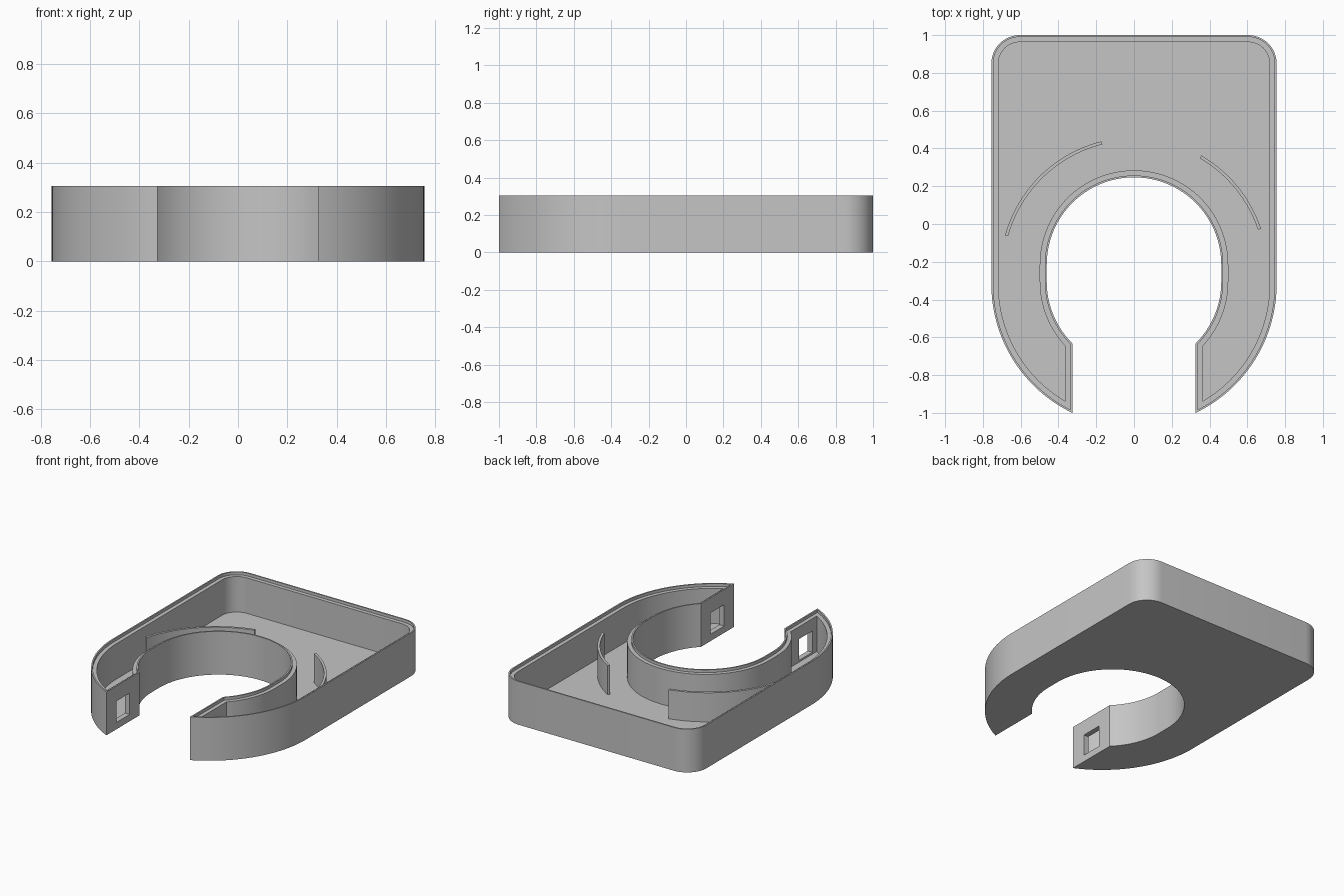
import bpy, bmesh
from math import acos, cos, sin, pi, radians

cube = bpy.data.objects.get("Cube")
if cube:
    bpy.data.objects.remove(cube)

HEIGHT, FLOOR, LEDGE = 0.305, 0.035, 0.285
WALL, LIP = 0.037, 0.01
HALF_WIDTH, HOLE, GAP, CORNER = 0.755, 0.462, 0.326, 0.15

grey = bpy.data.materials.new("grey plastic")
grey.use_nodes = True
colour = (0.56, 0.56, 0.56, 1)
grey.diffuse_color = colour
grey.node_tree.nodes["Principled BSDF"].inputs["Base Color"].default_value = colour


def arc(cx, cy, r, start, end, n=24):
    return [(cx + r * cos(start + (end - start) * i / n),
             cy + r * sin(start + (end - start) * i / n)) for i in range(n + 1)]


def outline(d):
    """C-shaped plan, moved inward by d."""
    hole, outer, gap = HOLE + d, HALF_WIDTH - d, GAP + d
    half = arc(0, 0.247 - HOLE, hole, pi / 2, 0, 32)
    half += arc(0, -0.305, hole, 0, -acos(gap / hole))
    half += arc(0, -0.319, outer, -acos(gap / outer), 0, 32)
    half += arc(HALF_WIDTH - CORNER, 1 - CORNER, CORNER - d, 0, pi / 2, 12)
    return half + [(-x, y) for x, y in reversed(half[1:])]


def loft(name, layers):
    """Join stacked closed outlines, given as (points, z), and cap both ends."""
    bm = bmesh.new()
    rings = [[bm.verts.new((x, y, z)) for x, y in pts] for pts, z in layers]
    for a, b in zip(rings, rings[1:]):
        for i in range(len(a)):
            bm.faces.new((a[i - 1], a[i], b[i], b[i - 1]))
    caps = [bm.faces.new(rings[0]), bm.faces.new(rings[-1])]
    bm.normal_update()
    bmesh.ops.triangulate(bm, faces=caps, ngon_method="EAR_CLIP")
    bmesh.ops.recalc_face_normals(bm, faces=bm.faces)
    mesh = bpy.data.meshes.new(name)
    bm.to_mesh(mesh)
    bm.free()
    mesh.materials.append(grey)
    obj = bpy.data.objects.new(name, mesh)
    bpy.context.collection.objects.link(obj)
    return obj


def activate(obj):
    bpy.ops.object.select_all(action="DESELECT")
    obj.select_set(True)
    bpy.context.view_layer.objects.active = obj


# Tray: floor, wall and stepped lip
tray = loft("tray", [
    (outline(0), 0), (outline(0), HEIGHT),
    (outline(LIP), HEIGHT), (outline(LIP), LEDGE),
    (outline(WALL), LEDGE), (outline(WALL), FLOOR)])

# Square windows through both end walls
box = [(-0.39, -0.89), (0.39, -0.89), (0.39, -0.74), (-0.39, -0.74)]
cutter = loft("window_cutter", [(box, 0.048), (box, 0.198)])
cutter.hide_render = True
cut = tray.modifiers.new("windows", "BOOLEAN")
cut.operation, cut.solver, cut.object = "DIFFERENCE", "EXACT", cutter
activate(tray)
bpy.ops.object.modifier_apply(modifier=cut.name)
bpy.data.objects.remove(cutter)

# Curved fins standing on the floor
parts = [tray]
for name, start, end in (("right_fin", 104, 164.5), ("left_fin", 18.5, 59.8)):
    a, b = radians(start), radians(end)
    plan = arc(0, -0.25, 0.709, a, b) + arc(0, -0.25, 0.692, b, a)
    parts.append(loft(name, [(plan, FLOOR - 0.01), (plan, 0.24)]))

for part in parts:
    activate(part)
    bpy.ops.object.shade_smooth_by_angle(angle=radians(30))
